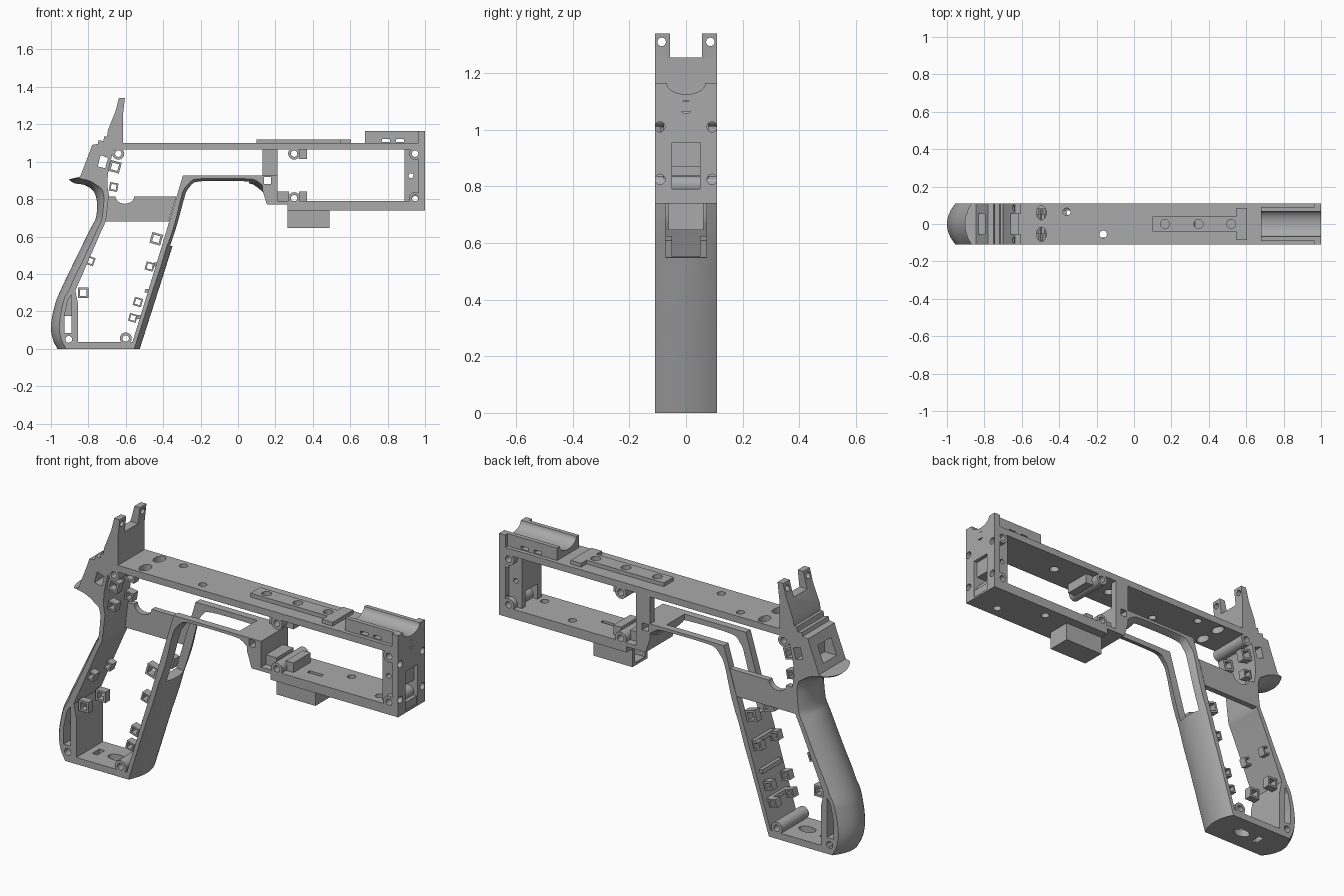
import bpy, bmesh, math
from mathutils import Vector

if bpy.data.objects.get("Cube"):
    bpy.data.objects.remove(bpy.data.objects["Cube"])

mat = bpy.data.materials.new("plain_grey")
mat.use_nodes = True
mat.diffuse_color = (0.4, 0.4, 0.4, 1)
mat.node_tree.nodes["Principled BSDF"].inputs["Base Color"].default_value = (0.4, 0.4, 0.4, 1)
W = 0.11  # half width of the body


def put(axis, u, v, d):
    return {"x": (d, u, v), "y": (u, d, v), "z": (u, v, d)}[axis]


def prism(bm, pts, a, b, axis="y"):
    """Extrude a closed outline between a and b along an axis."""
    lo = [bm.verts.new(put(axis, u, v, a)) for u, v in pts]
    hi = [bm.verts.new(put(axis, u, v, b)) for u, v in pts]
    faces = [bm.faces.new(lo), bm.faces.new(hi)]
    for i in range(len(pts)):
        j = (i + 1) % len(pts)
        faces.append(bm.faces.new((lo[i], lo[j], hi[j], hi[i])))
    bmesh.ops.recalc_face_normals(bm, faces=faces)


def box(bm, x0, x1, y0, y1, z0, z1):
    prism(bm, [(x0, z0), (x1, z0), (x1, z1), (x0, z1)], y0, y1)


def oval(u, v, r, s=None, n=24, turn=0):
    s = s or r
    return [(u + r * math.cos(turn + math.tau * i / n), v + s * math.sin(turn + math.tau * i / n))
            for i in range(n)]


def tube(bm, x, z, ro, ri, y0, y1, n=24, turn=0):
    """Hollow post running across the body."""
    rings = [[bm.verts.new((u, y, v)) for u, v in oval(x, z, r, n=n, turn=turn)]
             for r, y in ((ro, y0), (ro, y1), (ri, y1), (ri, y0))]
    faces = []
    for k in range(4):
        p, q = rings[k], rings[(k + 1) % 4]
        for i in range(n):
            j = (i + 1) % n
            faces.append(bm.faces.new((p[i], p[j], q[j], q[i])))
    bmesh.ops.recalc_face_normals(bm, faces=faces)


def finish(name, bm, cut=None):
    def make(label, mesh_bm):
        me = bpy.data.meshes.new(label)
        mesh_bm.to_mesh(me)
        mesh_bm.free()
        ob = bpy.data.objects.new(label, me)
        bpy.context.collection.objects.link(ob)
        return ob
    ob = make(name, bm)
    ob.data.materials.append(mat)
    bpy.ops.object.select_all(action="DESELECT")
    ob.select_set(True)
    bpy.context.view_layer.objects.active = ob
    bpy.ops.object.shade_smooth_by_angle(angle=math.radians(30))
    if cut:
        cutter = make(name + "_cutter", cut)
        cutter.data.materials.append(mat)
        cutter.hide_render = True
        cutter.display_type = "WIRE"
        mod = ob.modifiers.new("openings", "BOOLEAN")
        mod.object, mod.operation, mod.solver, mod.use_self = cutter, "DIFFERENCE", "EXACT", True
    return ob


def strap(bm, stations, sag, steps=5):
    """Loft a strap: flat inner face, crowned outer face."""
    out = [Vector(s[:2]) for s in stations]
    inn = [Vector(s[2:]) for s in stations]
    path = []
    for i in range(len(out) - 1):
        p0, p1, p2, p3 = (out[max(i - 1, 0)], out[i], out[i + 1], out[min(i + 2, len(out) - 1)])
        for k in range(steps):
            t = k / steps
            o = 0.5 * (2 * p1 + (p2 - p0) * t + (2 * p0 - 5 * p1 + 4 * p2 - p3) * t * t
                       + (3 * p1 - p0 - 3 * p2 + p3) * t ** 3)
            path.append((o, inn[i].lerp(inn[i + 1], t)))
    path.append((out[-1], inn[-1]))
    rows = []
    for o, n in path:
        depth = n - o
        s = min(sag, 0.6 * depth.length)
        row = [bm.verts.new((n.x, -W, n.y))]
        for j in range(-6, 7):
            p = o + depth.normalized() * s * (j / 6) ** 2
            row.append(bm.verts.new((p.x, W * j / 6, p.y)))
        row.append(bm.verts.new((n.x, W, n.y)))
        rows.append(row)
    for a, b in zip(rows, rows[1:]):
        for i in range(len(a)):
            j = (i + 1) % len(a)
            bm.faces.new((a[i], a[j], b[j], b[i]))
    bm.faces.new(rows[0])
    bm.faces.new(rows[-1])
    bmesh.ops.recalc_face_normals(bm, faces=bm.faces)


new = bmesh.new

# Long top bar with its drilled holes
bm, cut = new(), new()
box(bm, -0.63, 1.0, -W, W, 1.065, 1.10)
for y in (-0.055, 0.06):
    prism(cut, oval(-0.495, y, 0.026, 0.038), 1.0, 1.2, "z")
for x, y in ((-0.36, 0.065), (-0.165, -0.055)):
    prism(cut, oval(x, y, 0.02), 1.0, 1.2, "z")
for x in (0.165, 0.345, 0.52):
    prism(cut, oval(x, 0, 0.024), 1.0, 1.2, "z")
finish("top_bar", bm, cut)

# Raised rail on the top bar
bm, cut = new(), new()
prism(bm, [(0.10, -0.04), (0.545, -0.04), (0.545, -0.085), (0.605, -0.085), (0.605, 0.085),
           (0.545, 0.085), (0.545, 0.04), (0.10, 0.04)], 1.095, 1.12, "z")
for x in (0.165, 0.345, 0.52):
    prism(cut, oval(x, 0, 0.024), 1.0, 1.2, "z")
finish("top_rail", bm, cut)


def trough(w, z0):
    arc = [(0.068 * math.cos(a), 1.165 - 0.04 * math.sin(a))
           for a in (math.pi * i / 16 for i in range(17))]
    return [(-w, z0), (w, z0), (w, 1.165)] + arc + [(-w, 1.165)]


# Troughed block at the front of the top
bm, cut = new(), new()
prism(bm, trough(0.09, 1.095), 0.68, 0.97, "x")
for x in (0.77, 0.845):
    box(cut, x, x + 0.042, -0.2, 0.2, 1.106, 1.121)
finish("front_trough_block", bm, cut)

# Front end plate and the column behind it
bm, cut = new(), new()
prism(bm, trough(W, 0.74), 0.965, 1.0, "x")
for y in (-0.092, 0.092):
    for z in (0.825, 1.01):
        prism(cut, oval(y, z, 0.018), 0.9, 1.1, "x")
prism(cut, oval(0, 1.08, 0.023), 0.9, 1.1, "x")
box(cut, 0.98, 1.1, -0.05, 0.05, 0.75, 0.955)
box(cut, 0.9, 1.1, -0.05, 0.05, 0.79, 0.87)
finish("front_plate", bm, cut)
bm, cut = new(), new()
box(bm, 0.89, 0.97, -0.08, 0.08, 0.78, 1.07)
prism(cut, oval(0.925, 0.925, 0.013), -0.2, 0.2)
for z in (0.80, 1.043):
    prism(cut, oval(0.947, z, 0.017), -0.2, 0.2)
box(cut, 0.8, 1.1, -0.05, 0.05, 0.79, 0.87)
finish("front_column", bm, cut)

# Lower bar with the solid corner behind it
bm, cut = new(), new()
prism(bm, [(0.155, 0.77), (0.265, 0.77), (0.265, 0.74), (0.995, 0.74), (0.995, 0.79),
           (0.21, 0.79), (0.21, 0.925), (0.13, 0.925), (0.13, 0.85)], -W, W)
box(cut, 0.14, 0.176, -0.2, 0.2, 0.882, 0.918)
for x, y in ((0.62, 0.05), (0.85, -0.05)):
    prism(cut, oval(x, y, 0.02), 0.6, 0.85, "z")
box(cut, 0.42, 0.5, -0.03, -0.01, 0.76, 0.85)
finish("lower_bar", bm, cut)

# Block hanging below the lower bar
bm, cut = new(), new()
box(bm, 0.265, 0.49, -0.062, 0.062, 0.645, 0.75)
box(cut, 0.2, 0.33, -0.04, 0.04, 0.66, 0.73)
finish("under_block", bm, cut)

# Rear frame with the two upright ears
bm, cut = new(), new()
prism(bm, [(-0.605, 1.34), (-0.637, 1.34), (-0.655, 1.27), (-0.695, 1.17), (-0.70, 1.135),
           (-0.715, 1.135), (-0.72, 1.11), (-0.745, 1.115), (-0.75, 1.095), (-0.78, 1.09),
           (-0.79, 1.06), (-0.845, 0.918), (-0.78, 0.89), (-0.72, 0.85), (-0.70, 0.86),
           (-0.695, 0.94), (-0.68, 1.01), (-0.665, 1.065), (-0.615, 1.065), (-0.615, 1.25)], -W, W)
box(cut, -0.8, -0.5, -0.056, 0.056, 1.255, 1.4)
for y in (-0.086, 0.086):
    prism(cut, oval(y, 1.31, 0.015), -0.8, -0.5, "x")
prism(cut, [(-0.75, 0.975), (-0.71, 0.965), (-0.695, 1.02), (-0.735, 1.035)], -0.2, 0.2)
box(cut, -0.9, -0.76, -0.055, 0.055, 0.955, 1.04)
finish("rear_frame", bm, cut)

# Rear grip strap with the upper tang
bm, cut = new(), new()
strap(bm, [(-0.905, 0.905, -0.845, 0.92), (-0.875, 0.885, -0.80, 0.93), (-0.82, 0.875, -0.74, 0.93),
           (-0.775, 0.845, -0.70, 0.88), (-0.755, 0.79, -0.69, 0.82), (-0.76, 0.70, -0.707, 0.68),
           (-0.80, 0.62, -0.735, 0.62), (-0.95, 0.31, -0.87, 0.31), (-0.985, 0.21, -0.855, 0.24),
           (-1.0, 0.12, -0.855, 0.12), (-0.99, 0.05, -0.855, 0.05), (-0.965, 0, -0.855, 0)], 0.045)
box(cut, -0.928, -0.89, -0.2, 0.2, 0.085, 0.175)
for s in (-1, 1):
    prism(cut, [(-0.928, 0.175), (-0.89, 0.175), (-0.89, 0.29), (-0.91, 0.26)], s * 0.06, s * 0.2)
prism(cut, oval(-0.905, 0.05, 0.018), -0.2, 0.2)
finish("rear_grip_strap", bm, cut)

# Front grip strap running into the guard arch, open in the middle
bm, cut = new(), new()
strap(bm, [(-0.525, 0, -0.575, 0), (-0.353, 0.54, -0.41, 0.54), (-0.28, 0.785, -0.335, 0.79),
           (-0.255, 0.85, -0.295, 0.925), (-0.20, 0.885, -0.20, 0.925), (0.04, 0.885, 0.04, 0.925),
           (0.10, 0.865, 0.11, 0.925), (0.145, 0.82, 0.17, 0.925), (0.157, 0.77, 0.20, 0.77)], 0.03)
prism(cut, [(-0.5, 0.56), (-0.25, 0.54), (-0.1, 0.8), (0.06, 0.8), (0.06, 1.0), (-0.4, 1.0)],
      -0.072, 0.072)
box(cut, 0.14, 0.176, -0.2, 0.2, 0.882, 0.918)
finish("front_grip_strap", bm, cut)

# Grip floor
bm, cut = new(), new()
box(bm, -0.90, -0.56, -W, W, 0, 0.035)
prism(cut, oval(-0.70, 0, 0.045, 0.03), -0.1, 0.1, "z")
box(cut, -0.82, -0.79, -0.03, 0.03, -0.1, 0.1)
finish("grip_floor", bm, cut)

# Thin side panel with a round notch, and upright web
bm = new()
notch = [(-0.605 + 0.05 * math.cos(a), 0.815 - 0.04 * math.sin(a))
         for a in (math.pi - math.pi * i / 12 for i in range(13))]
prism(bm, [(-0.70, 0.815)] + notch + [(-0.33, 0.815), (-0.37, 0.68), (-0.72, 0.68)], 0.08, W)
finish("side_panel", bm)
bm = new()
box(bm, 0.13, 0.21, 0.075, W, 0.92, 1.07)
finish("side_web", bm)

# Screw posts
bm = new()
for x, z in ((-0.64, 1.043), (0.30, 1.043), (0.30, 0.805), (0.947, 1.043), (0.947, 0.805),
             (-0.60, 0.055)):
    tube(bm, x, z, 0.032, 0.017, -W, W)
finish("screw_posts", bm)
bm = new()
for z in (0.785, 1.015):
    box(bm, 0.325, 0.37, -0.07, 0.07, z, z + 0.055)
box(bm, 0.20, 0.272, -0.07, 0.07, 0.785, 0.84)
finish("post_blocks", bm)

# Small square clips along the inside of the grip
bm = new()
for x, z, r, lean in ((-0.658, 0.973, 0.042, -15), (-0.665, 0.865, 0.032, -10),
                      (-0.437, 0.588, 0.042, -16), (-0.472, 0.44, 0.032, -16),
                      (-0.535, 0.25, 0.032, -16), (-0.562, 0.165, 0.03, -16),
                      (-0.79, 0.47, 0.032, -20), (-0.828, 0.30, 0.04, 0)):
    for y in (-0.07, 0.07):
        tube(bm, x, z, r, r * 0.62, y - 0.02, y + 0.02, 4, math.radians(45 + lean))
finish("square_clips", bm)

# Cross ribs on the inner face of the front strap
bm = new()
for z in (0.16, 0.3, 0.44):
    x = -0.575 + 0.3 * z
    prism(bm, [(x + 0.02, z), (x - 0.015, z), (x - 0.01, z + 0.02), (x + 0.025, z + 0.02)], -0.08, 0.08)
finish("strap_ribs", bm)
